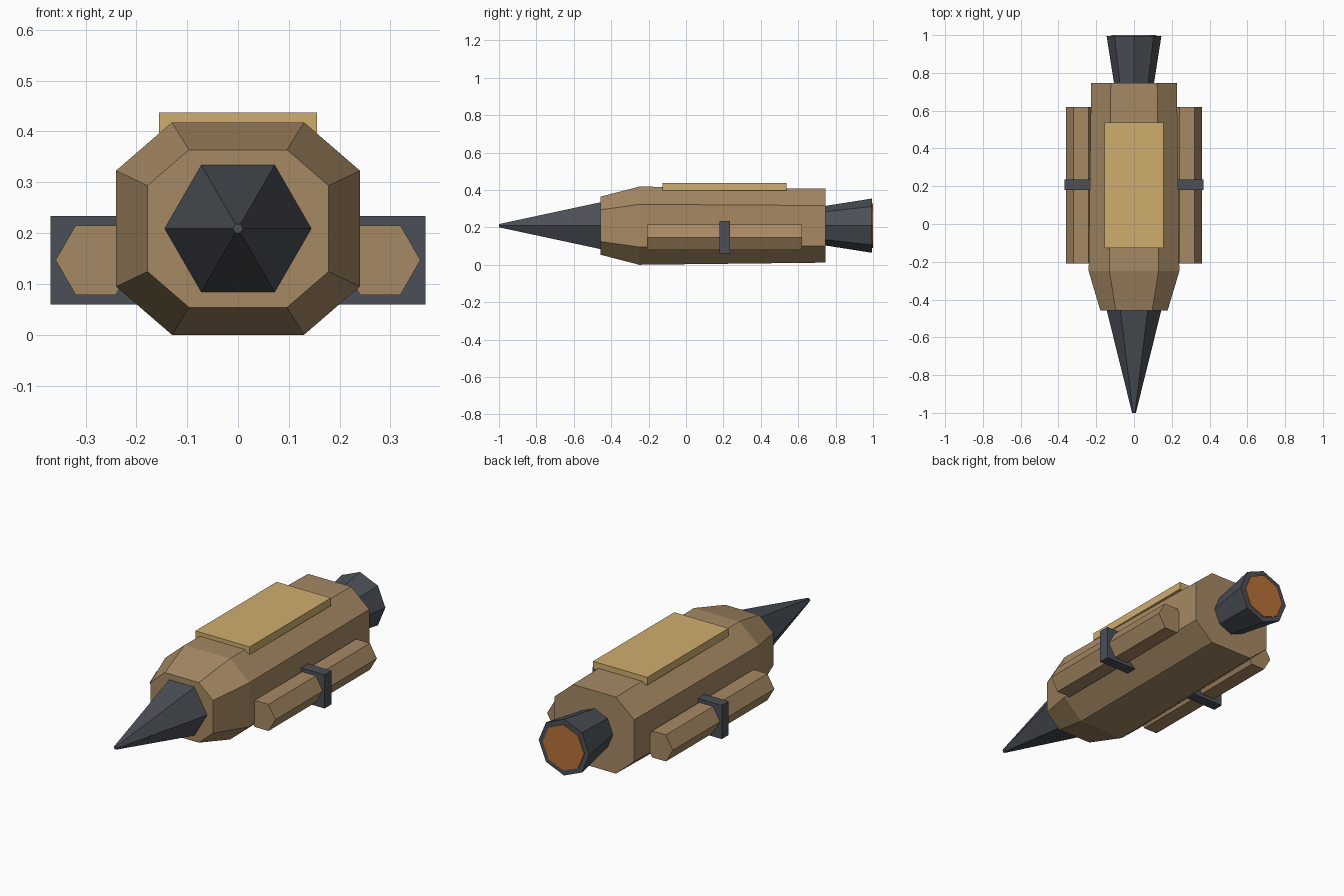
import bpy
import bmesh
from math import cos, sin, pi

if "Cube" in bpy.data.objects:
    bpy.data.objects.remove(bpy.data.objects["Cube"])

AXIS_Z = 0.209


def material(name, rgb):
    m = bpy.data.materials.new(name)
    m.diffuse_color = (*rgb, 1)
    m.use_nodes = True
    m.node_tree.nodes["Principled BSDF"].inputs["Base Color"].default_value = m.diffuse_color
    return m


TAN = material("tan_hull", (0.38, 0.25, 0.125))
SAND = material("sand_panel", (0.62, 0.42, 0.155))
DARK = material("dark_metal", (0.07, 0.08, 0.095))
GLOW = material("orange_glow", (0.48, 0.17, 0.04))


def loft(name, profile, stations, mat, centre=(0, AXIS_Z)):
    """Sweep an (x, z) profile along y; stations are (y, scale) pairs."""
    bm = bmesh.new()
    rings = [[bm.verts.new((centre[0] + x * s, y, centre[1] + z * s)) for x, z in profile]
             for y, s in stations]
    n = len(profile)
    for a, b in zip(rings, rings[1:]):
        for i in range(n):
            j = (i + 1) % n
            bm.faces.new((a[i], a[j], b[j], b[i]))
    bm.faces.new(rings[0])
    bm.faces.new(rings[-1])
    bmesh.ops.recalc_face_normals(bm, faces=bm.faces)
    mesh = bpy.data.meshes.new(name)
    bm.to_mesh(mesh)
    bm.free()
    mesh.materials.append(mat)
    obj = bpy.data.objects.new(name, mesh)
    bpy.context.collection.objects.link(obj)
    return obj


def ngon(sides, radius=1.0):
    return [(radius * cos(2 * pi * i / sides), radius * sin(2 * pi * i / sides))
            for i in range(sides)]


def rect(half_x, half_z):
    return [(-half_x, -half_z), (half_x, -half_z), (half_x, half_z), (-half_x, half_z)]


# Main hull: stretched octagon, chamfered nose end, slight taper to the rear
octagon = [(0.13, -0.209), (0.24, -0.114), (0.24, 0.114), (0.13, 0.209),
           (-0.13, 0.209), (-0.24, 0.114), (-0.24, -0.114), (-0.13, -0.209)]
loft("hull", octagon, [(-0.458, 0.742), (-0.25, 1.0), (0.747, 0.945)], TAN)

# Six-sided nose spike
loft("nose_spike", ngon(6), [(-1.0, 0.01), (-0.455, 0.145)], DARK)

# Flared engine nozzle with a glowing disc
loft("engine_nozzle", ngon(8), [(0.74, 0.105), (0.995, 0.145)], DARK)
loft("engine_glow", ngon(8), [(0.985, 0.118), (1.0, 0.118)], GLOW)

# Raised roof panel
loft("roof_panel", rect(0.155, 0.02), [(-0.126, 1), (0.537, 1)], SAND, (0, 0.417))

# Side pods and the clamps around them
for side, label in ((-1, "left"), (1, "right")):
    centre = (side * 0.28, 0.147)
    loft(label + "_pod", ngon(6, 0.079), [(-0.208, 1), (0.62, 1)], TAN, centre)
    loft(label + "_clamp", rect(0.089, 0.087), [(0.179, 1), (0.235, 1)], DARK, centre)
